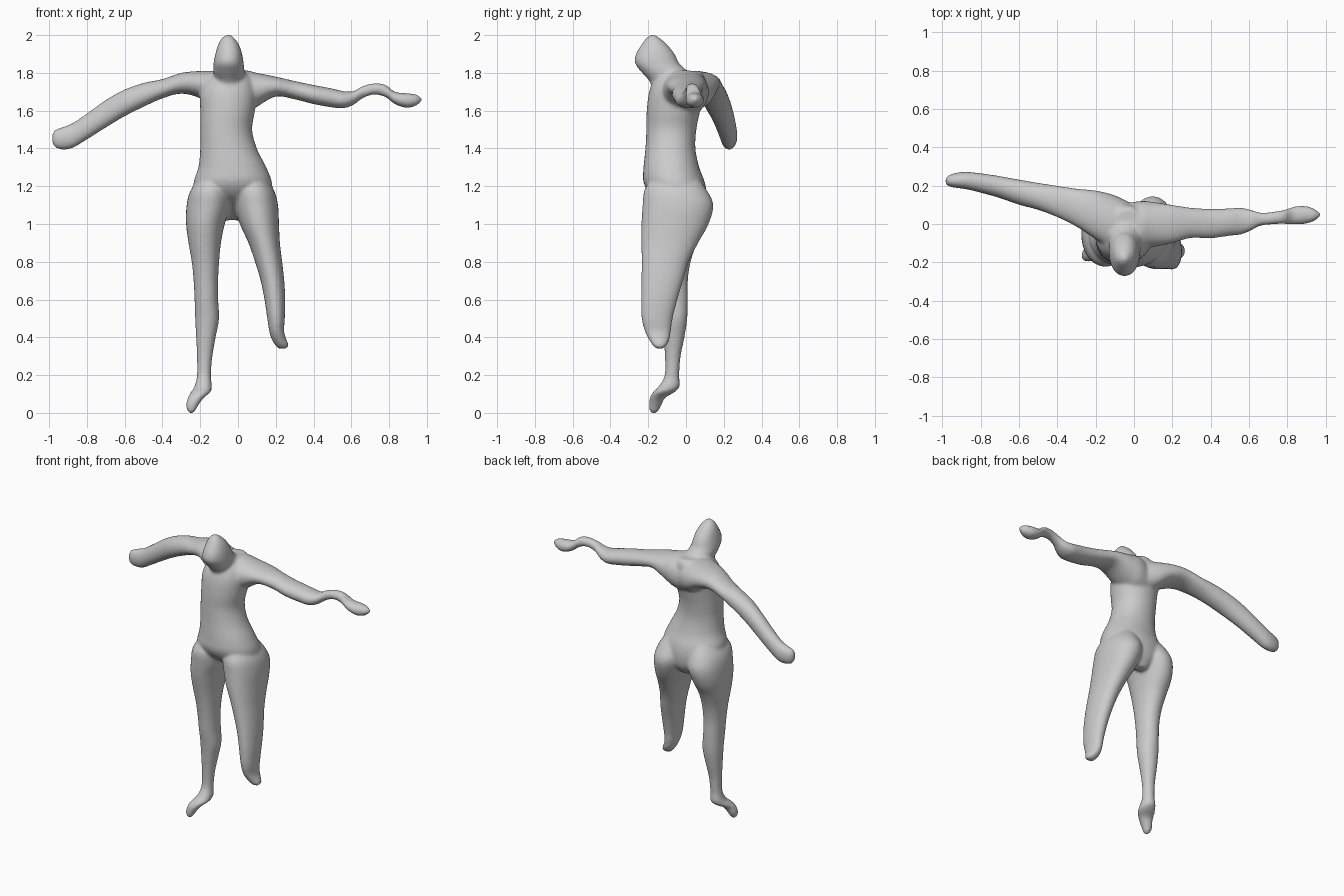
import bpy, bmesh, math
from mathutils import Vector

SIDES, STEPS = 32, 5


def spline(rows):
    """Catmull-Rom through the cross-section rows."""
    out = []
    n = len(rows)
    for i in range(n - 1):
        p = [rows[max(0, min(n - 1, i + k))] for k in (-1, 0, 1, 2)]
        for s in range(STEPS):
            t = s / STEPS
            out.append([0.5 * (2 * b + (c - a) * t + (2 * a - 5 * b + 4 * c - d) * t * t
                               + (3 * b - a - 3 * c + d) * t ** 3) for a, b, c, d in zip(*p)])
    out.append(rows[-1])
    return out


def loft(bm, rows, axis, power=0.95):
    """rows: position along axis, then min/max of the two other directions."""
    rings = []
    for t, a0, a1, b0, b1 in spline(rows):
        ring = []
        for k in range(SIDES):
            w = 2 * math.pi * k / SIDES
            c, s = math.cos(w), math.sin(w)
            c = math.copysign(abs(c) ** power, c)
            s = math.copysign(abs(s) ** power, s)
            a = (a0 + a1) / 2 + c * (a1 - a0) / 2
            b = (b0 + b1) / 2 + s * (b1 - b0) / 2
            ring.append(bm.verts.new(Vector((a, b, t) if axis == 'z' else (t, a, b))))
        rings.append(ring)
    faces = []
    for r, q in zip(rings, rings[1:]):
        for k in range(SIDES):
            j = (k + 1) % SIDES
            faces.append(bm.faces.new((r[k], r[j], q[j], q[k])))
    faces.append(bm.faces.new(rings[0][::-1]))
    faces.append(bm.faces.new(rings[-1]))
    bmesh.ops.recalc_face_normals(bm, faces=faces)


# z, x range, y range
torso = [
    (1.02, -0.07, 0.01, 0.00, 0.06), (1.08, -0.14, 0.09, -0.08, 0.10),
    (1.15, -0.22, 0.17, -0.18, 0.11), (1.22, -0.235, 0.18, -0.225, 0.10),
    (1.3, -0.21, 0.15, -0.225, 0.07), (1.4, -0.2, 0.10, -0.215, 0.05),
    (1.5, -0.2, 0.075, -0.21, 0.055), (1.6, -0.2, 0.09, -0.208, 0.075),
    (1.7, -0.2, 0.10, -0.195, 0.095), (1.77, -0.16, 0.08, -0.165, 0.10),
    (1.81, -0.10, 0.04, -0.12, 0.08)]
head = [
    (1.68, -0.12, 0.03, -0.17, 0.02), (1.75, -0.12, 0.03, -0.19, 0.03),
    (1.8, -0.13, 0.035, -0.232, 0.015), (1.85, -0.13, 0.03, -0.27, -0.035),
    (1.9, -0.12, 0.022, -0.265, -0.06), (1.95, -0.105, 0.005, -0.235, -0.10),
    (1.985, -0.085, -0.02, -0.21, -0.14), (2.003, -0.06, -0.04, -0.185, -0.17)]
standing_leg = [
    (1.26, -0.19, -0.08, -0.17, 0.05), (1.18, -0.25, -0.045, -0.22, 0.11),
    (1.1, -0.272, -0.04, -0.22, 0.14), (1.0, -0.275, -0.07, -0.21, 0.115),
    (0.9, -0.262, -0.09, -0.19, 0.06), (0.8, -0.245, -0.1, -0.17, 0.025),
    (0.7, -0.235, -0.105, -0.155, 0.01), (0.6, -0.23, -0.105, -0.145, 0.01),
    (0.5, -0.227, -0.1, -0.13, 0.007), (0.4, -0.222, -0.118, -0.12, -0.008),
    (0.3, -0.217, -0.135, -0.112, -0.028), (0.2, -0.217, -0.143, -0.113, -0.036),
    (0.14, -0.23, -0.138, -0.145, -0.033), (0.11, -0.25, -0.145, -0.175, -0.06),
    (0.08, -0.266, -0.18, -0.192, -0.11), (0.04, -0.275, -0.21, -0.197, -0.13),
    (0.012, -0.268, -0.225, -0.193, -0.145), (-0.003, -0.255, -0.24, -0.18, -0.16)]
short_leg = [
    (1.26, 0.02, 0.13, -0.17, 0.05), (1.18, -0.02, 0.19, -0.22, 0.11),
    (1.1, -0.02, 0.212, -0.23, 0.145), (1.0, 0.01, 0.217, -0.236, 0.12),
    (0.9, 0.055, 0.222, -0.236, 0.065), (0.8, 0.09, 0.234, -0.235, 0.015),
    (0.7, 0.12, 0.245, -0.236, -0.015), (0.6, 0.14, 0.25, -0.238, -0.045),
    (0.5, 0.155, 0.248, -0.235, -0.07), (0.43, 0.166, 0.244, -0.218, -0.08),
    (0.385, 0.18, 0.258, -0.195, -0.088), (0.355, 0.2, 0.27, -0.175, -0.105),
    (0.34, 0.215, 0.255, -0.155, -0.125)]

# x, y range, z range
left_arm = [
    (-0.06, -0.14, 0.10, 1.56, 1.80), (0.03, -0.13, 0.12, 1.58, 1.815),
    (0.1, -0.12, 0.115, 1.62, 1.80), (0.2, -0.1, 0.1, 1.675, 1.78),
    (0.3, -0.073, 0.085, 1.66, 1.757), (0.4, -0.075, 0.08, 1.635, 1.736),
    (0.5, -0.062, 0.082, 1.617, 1.717), (0.56, -0.055, 0.085, 1.613, 1.703),
    (0.61, -0.035, 0.075, 1.63, 1.703), (0.66, -0.01, 0.06, 1.665, 1.73),
    (0.72, -0.002, 0.063, 1.685, 1.745), (0.78, 0.0, 0.073, 1.672, 1.738),
    (0.83, -0.003, 0.09, 1.635, 1.70), (0.89, 0.0, 0.095, 1.615, 1.693),
    (0.94, 0.015, 0.08, 1.625, 1.687), (0.967, 0.035, 0.06, 1.645, 1.672),
    (0.975, 0.044, 0.052, 1.654, 1.664)]
right_arm = [
    (0.0, -0.12, 0.10, 1.58, 1.80), (-0.1, -0.14, 0.15, 1.60, 1.81),
    (-0.2, -0.08, 0.175, 1.665, 1.81), (-0.3, -0.015, 0.185, 1.69, 1.80),
    (-0.4, 0.035, 0.2, 1.665, 1.767), (-0.5, 0.073, 0.215, 1.62, 1.747),
    (-0.6, 0.1, 0.232, 1.57, 1.712), (-0.7, 0.135, 0.25, 1.51, 1.657),
    (-0.8, 0.163, 0.265, 1.447, 1.585), (-0.88, 0.182, 0.272, 1.4, 1.532),
    (-0.94, 0.19, 0.265, 1.395, 1.51), (-0.973, 0.2, 0.25, 1.41, 1.495),
    (-0.984, 0.215, 0.235, 1.435, 1.47)]

# All parts fused into one smooth figure
bm = bmesh.new()
for part in (torso, head, standing_leg, short_leg):
    loft(bm, part, 'z')
for part in (left_arm, right_arm):
    loft(bm, part, 'x')
mesh = bpy.data.meshes.new("figure_body")
bm.to_mesh(mesh)
bm.free()
body = bpy.data.objects.new("figure_body", mesh)
bpy.context.collection.objects.link(body)

fuse = body.modifiers.new("fuse", 'REMESH')
fuse.mode = 'VOXEL'
fuse.voxel_size = 0.009
fuse.use_smooth_shade = True
soften = body.modifiers.new("soften", 'SMOOTH')
soften.factor = 0.5
soften.iterations = 9
